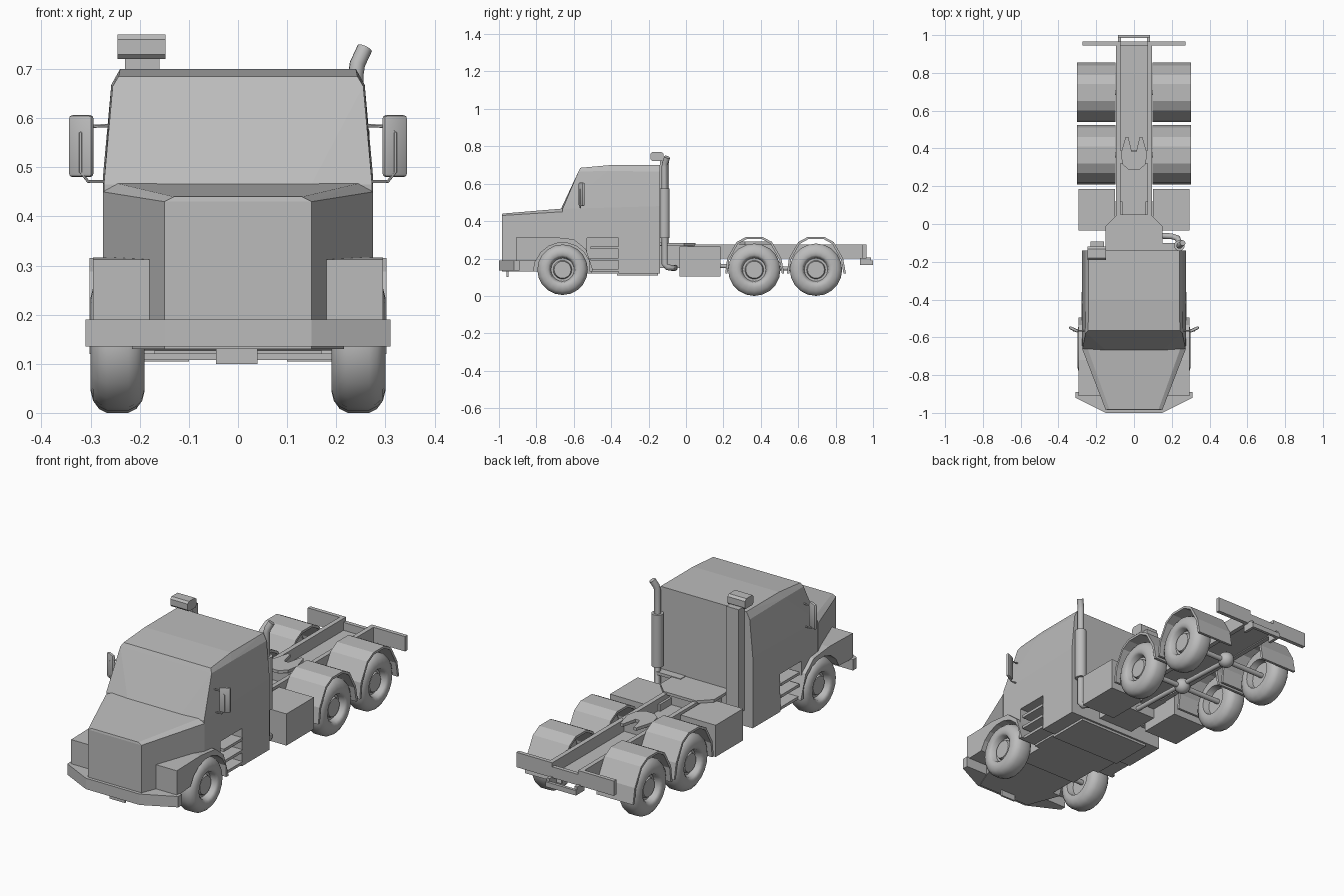
import bpy, bmesh, math
from mathutils import Vector, Matrix

cube = bpy.data.objects.get("Cube")
if cube:
    bpy.data.objects.remove(cube)

grey = bpy.data.materials.new("plain grey")
grey.use_nodes = True
COLOUR = (0.5, 0.5, 0.5, 1)
grey.diffuse_color = COLOUR
grey.node_tree.nodes["Principled BSDF"].inputs["Base Color"].default_value = COLOUR


def activate(ob):
    bpy.ops.object.select_all(action='DESELECT')
    ob.select_set(True)
    bpy.context.view_layer.objects.active = ob


def finish(name, bm, smooth=False):
    bmesh.ops.recalc_face_normals(bm, faces=bm.faces)
    me = bpy.data.meshes.new(name)
    bm.to_mesh(me)
    bm.free()
    me.materials.append(grey)
    ob = bpy.data.objects.new(name, me)
    bpy.context.scene.collection.objects.link(ob)
    if smooth:
        activate(ob)
        bpy.ops.object.shade_smooth_by_angle(angle=math.radians(40))
    return ob


def prism(name, pts, axis, a, b):
    """Extrude a flat outline along x (points are y, z) or z (points are x, y)."""
    bm = bmesh.new()
    put = (lambda p, t: (t, *p)) if axis == 'x' else (lambda p, t: (*p, t))
    face = bm.faces.new([bm.verts.new(put(p, a)) for p in pts])
    ext = bmesh.ops.extrude_face_region(bm, geom=[face])
    move = Vector((b - a, 0, 0) if axis == 'x' else (0, 0, b - a))
    bmesh.ops.translate(bm, vec=move, verts=[g for g in ext["geom"] if isinstance(g, bmesh.types.BMVert)])
    return finish(name, bm)


def box(name, x, y, z):
    return prism(name, [(x[0], y[0]), (x[1], y[0]), (x[1], y[1]), (x[0], y[1])], 'z', *z)


def hull(name, half):
    """Convex solid from points given for one side and mirrored in x."""
    bm = bmesh.new()
    for x, y, z in half:
        for s in (1, -1):
            bm.verts.new((s * x, y, z))
    bmesh.ops.convex_hull(bm, input=bm.verts)
    bmesh.ops.dissolve_limit(bm, angle_limit=0.02, verts=bm.verts, edges=bm.edges)
    return finish(name, bm)


def pipe(name, pts, r, sides=12):
    """Round tube swept along a path."""
    bm = bmesh.new()
    pts = [Vector(p) for p in pts]
    rings = []
    for i, p in enumerate(pts):
        d = (pts[min(i + 1, len(pts) - 1)] - pts[max(i - 1, 0)]).normalized()
        if not rings:
            u = d.orthogonal().normalized()
        u = (u - d * u.dot(d)).normalized()
        v = d.cross(u)
        angles = [math.tau * k / sides for k in range(sides)]
        rings.append([bm.verts.new(p + r * (u * math.cos(t) + v * math.sin(t))) for t in angles])
    for a, b in zip(rings, rings[1:]):
        for k in range(sides):
            n = (k + 1) % sides
            bm.faces.new((a[k], a[n], b[n], b[k]))
    bm.faces.new(rings[0])
    bm.faces.new(rings[-1])
    return finish(name, bm, True)


def wheel(name, x, y, r, side):
    """Lathe a tyre with a dished rim around the axle."""
    outline = [(0, .035), (.045, .035), (.05, .02), (.062, .02), (.068, .046), (.078, .054),
               (.095, .055), (.115, .05), (r - .008, .038), (r, .022), (r, -.022), (r - .008, -.038),
               (.115, -.05), (.095, -.055), (.075, -.052), (.068, -.02), (0, -.02)]
    bm = bmesh.new()
    vs = [bm.verts.new((side * w, 0, q)) for q, w in outline]
    es = [bm.edges.new(e) for e in zip(vs, vs[1:])]
    bmesh.ops.spin(bm, geom=vs + es, cent=(0, 0, 0), axis=(1, 0, 0), angle=math.tau, steps=20)
    bmesh.ops.remove_doubles(bm, verts=bm.verts, dist=.0002)
    bmesh.ops.translate(bm, vec=(x, y, .14), verts=bm.verts)
    return finish(name, bm, True)


def cut(ob, cutter):
    mod = ob.modifiers.new("cut", 'BOOLEAN')
    mod.operation = 'DIFFERENCE'
    mod.object = cutter
    activate(ob)
    bpy.ops.object.modifier_apply(modifier=mod.name)


# Cab and tapered bonnet
cab = hull("cab", [(.275, -.14, .12), (.275, -.66, .12), (.275, -.14, .48), (.273, -.66, .465),
                   (.258, -.14, .665), (.24, -.14, .70), (.24, -.40, .70), (.258, -.42, .668),
                   (.243, -.565, .685), (.255, -.575, .665), (.15, -.668, .466)])
hood = hull("hood", [(.245, -.66, .467), (.275, -.66, .45), (.275, -.66, .13), (.13, -.982, .44),
                     (.15, -.984, .43), (.15, -.984, .13)])

# Wheel wells and step recesses
FRONT, REAR = -.66, (.365, .695)
for s in (1, -1):
    arch = [(FRONT + .155 * math.cos(t), .14 + .155 * math.sin(t))
            for t in (math.tau * k / 16 for k in range(16))]
    cutters = [prism("arch_cutter", arch, 'x', s * .17, s * .4),
               box("step_cutter", (s * .2, s * .4), (-.53, -.36), (.05, .31))]
    cut(cab, cutters[0])
    cut(cab, cutters[1])
    cut(hood, cutters[0])
    for c in cutters:
        bpy.data.objects.remove(c)
box("cab_floor_pan", (-.2, .2), (-.37, -.15), (.108, .122))

# Front bumper and tow plate
hull("front_bumper", [(x, y, z) for x, y in ((.15, -1), (.31, -.92), (.31, -.89)) for z in (.135, .19)])
box("tow_plate", (-.045, .04), (-.96, -.95), (.10, .14))

# Rear chassis
box("chassis_floor", (-.075, .075), (-.14, .965), (.205, .215))
box("rear_crossmember", (-.08, .08), (.945, .965), (.2, .255))
deck = [(-.15, -.14), (.15, -.14), (.15, -.01), (.09, .05), (-.09, .05), (-.15, -.01)]
prism("deck_plate", deck, 'z', .268, .282)
box("deck_support", (-.1, .1), (-.14, .03), (.15, .27))
half = [(.03, .46), (.045, .46), (.07, .37), (.06, .315), (.025, .285)]
coupling = [(.012, .385)] + half + [(-x, y) for x, y in reversed(half)] + [(-.012, .385)]
prism("coupling_plate", coupling, 'z', .275, .29)
box("coupling_base", (-.085, .085), (.32, .39), (.21, .276))
box("tow_bar", (-.085, .085), (.985, 1), (.165, .19))
pipe("drive_shaft", [(0, -.15, .17), (0, .2, .16), (0, REAR[1], .14)], .012)

# Rear mudguard section: outer arc, then the same arc moved inward
guard = [(-.155, .12), (-.145, .2), (-.095, .288), (-.045, .315), (.045, .315),
         (.095, .288), (.145, .2), (.16, .12)]
guard += [(y * .92, .12 + (z - .12) * .94) for y, z in reversed(guard)]

# Front mudguard section with an arched opening
front_guard = [(-.91, .185), (-.91, .312), (-.72, .316), (-.60, .303), (-.535, .25), (-.495, .13), (-.515, .13)]
front_guard += [(FRONT + .15 * math.cos(t), .14 + .145 * math.sin(t))
                for t in (math.radians(a) for a in range(20, 161, 20))]

# Parts found on both sides
for s, side in ((1, "left"), (-1, "right")):
    def span(a, b):
        return (s * a, s * b)
    box(side + "_chassis_rail", span(.072, .095), (-.14, .965), (.2, .275))
    box(side + "_rear_panel", span(.095, .272), (.945, .965), (.2, .275))
    box(side + "_tow_arm", span(.07, .085), (.93, .99), (.165, .205))
    box(side + "_side_tank", span(.1, .295), (-.035, .185), (.105, .265))
    box(side + "_tank_bracket", span(.06, .11), (.03, .12), (.2, .25))
    prism(side + "_front_mudguard", front_guard, 'x', s * .18, s * .295)
    for z in (.13, .19, .25):
        box(side + "_step", span(.19, .278), (-.51, -.36), (z, z + .014))
    wheel(side + "_front_wheel", s * .245, FRONT, .135, s)
    for y in REAR:
        wheel(side + "_rear_wheel", s * .245, y, .14, s)
        prism(side + "_rear_mudguard", [(y + p, z) for p, z in guard], 'x', s * .098, s * .302)
    # Door mirror on its bent bracket
    bm = bmesh.new()
    bmesh.ops.create_cube(bm, size=1, matrix=Matrix.Translation((s * .319, -.558, .543))
                          @ Matrix.Rotation(s * math.radians(25), 4, 'Z') @ Matrix.Diagonal((.053, .016, .126, 1)))
    bmesh.ops.bevel(bm, geom=bm.edges[:], offset=.007, segments=2, affect='EDGES', profile=.5)
    finish(side + "_mirror", bm, True)
    bracket = [(.262, .585), (.305, .583), (.32, .57), (.32, .49), (.305, .471), (.268, .471)]
    pipe(side + "_mirror_bracket", [(s * x, -.565, z) for x, z in bracket], .0035, 6)

# Axles
for name, y in (("front_axle", FRONT), ("middle_axle", REAR[0]), ("rear_axle", REAR[1])):
    pipe(name, [(-.24, y, .14), (.24, y, .14)], .013)
for y in REAR:
    bm = bmesh.new()
    bmesh.ops.create_uvsphere(bm, u_segments=12, v_segments=8, radius=.04,
                              matrix=Matrix.Translation((0, y, .145)))
    finish("differential", bm, True)

# Exhaust stack
ex, ey = .24, -.115
pipe("exhaust_pipe", [(.1, -.06, .15), (.2, -.065, .15), (.23, -.075, .15), (ex, -.1, .153),
                      (ex, ey, .17), (ex, ey, .69), (.243, -.112, .71), (.258, -.1, .742)], .016)
pipe("exhaust_muffler", [(ex, ey, .31), (ex, ey, .575)], .028, 16)
box("exhaust_mount", (.1, .24), (-.14, -.1), (.27, .285))

# Air intake
box("intake_duct", (-.23, -.16), (-.14, -.092), (.2, .725))
cap = [(-.19, .73), (-.18, .72), (-.125, .72), (-.12, .73), (-.12, .76), (-.132, .77), (-.18, .77), (-.19, .76)]
prism("intake_cap", cap, 'x', -.245, -.148)
